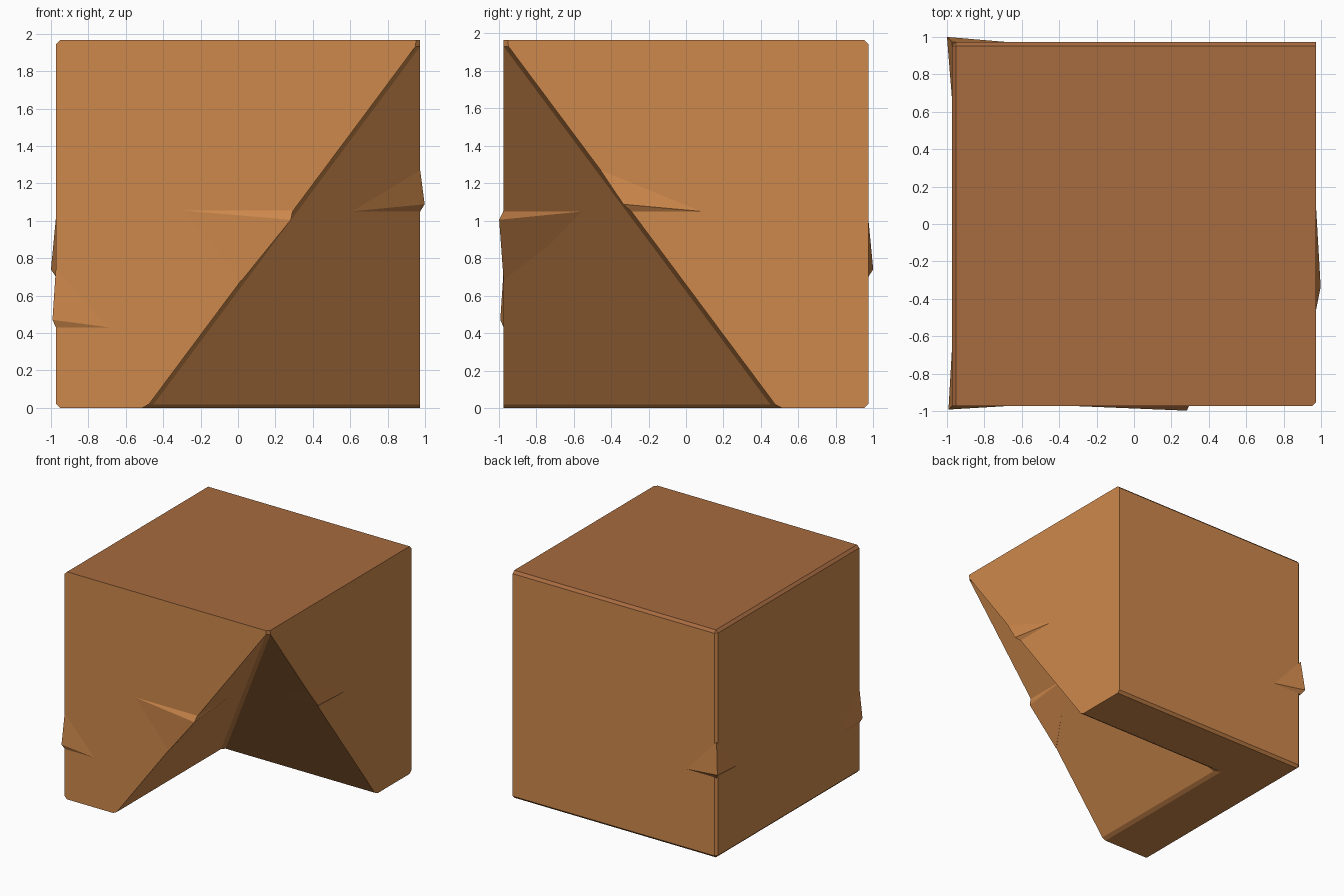
import bpy, bmesh
from mathutils import Vector

if "Cube" in bpy.data.objects:
    bpy.data.objects.remove(bpy.data.objects["Cube"])

H, TOP, IN = 0.974, 1.965, 0.49   # half width, height, inner corner of the undercut


def material(name, rgb):
    m = bpy.data.materials.new(name)
    m.diffuse_color = (*rgb, 1)
    m.use_nodes = True
    m.node_tree.nodes["Principled BSDF"].inputs["Base Color"].default_value = m.diffuse_color
    return m


wood = material("orange_brown", (0.62, 0.25, 0.072))
top_wood = material("dark_top_brown", (0.385, 0.145, 0.050))


def finish(name, bm):
    bmesh.ops.recalc_face_normals(bm, faces=bm.faces[:])
    me = bpy.data.meshes.new(name)
    bm.to_mesh(me)
    bm.free()
    ob = bpy.data.objects.new(name, me)
    bpy.context.collection.objects.link(ob)
    me.materials.append(wood)
    return ob


# Block: a cube with a pyramid-shaped undercut below its front right corner
bm = bmesh.new()
pts = {
    "tfl": (-H, -H, TOP), "tip": (H, -H, TOP), "tbr": (H, H, TOP), "tbl": (-H, H, TOP),
    "fl": (-H, -H, 0), "cut_f": (-IN, -H, 0), "inner": (-IN, IN, 0),
    "cut_r": (H, IN, 0), "br": (H, H, 0), "bl": (-H, H, 0),
}
v = {k: bm.verts.new(p) for k, p in pts.items()}
for names in ("tfl tip tbr tbl", "fl bl br cut_r inner cut_f", "tbl tbr br bl",
              "tfl tbl bl fl", "tfl fl cut_f tip", "tip cut_r br tbr",
              "tip cut_f inner", "tip inner cut_r"):
    bm.faces.new([v[n] for n in names.split()])
bmesh.ops.recalc_face_normals(bm, faces=bm.faces[:])

# Chamfer the outer back and left edges, the inner base edges and the valley
pairs = ("tbl tbr", "tbl tfl", "tbl bl", "bl br", "bl fl",
         "inner cut_f", "inner cut_r", "inner tip")
edges = [bm.edges.get([v[n] for n in p.split()]) for p in pairs]
bmesh.ops.bevel(bm, geom=edges, offset=0.022, offset_type='OFFSET', segments=1,
                profile=0.5, affect='EDGES', clamp_overlap=True)
block = finish("block", bm)
block.data.materials.append(top_wood)
for p in block.data.polygons:
    if p.normal.z > 0.5:
        p.material_index = 1


# Splinters: thin wedges raised along the upright edges
def splinter(name, points):
    bm = bmesh.new()
    for p in points:
        bm.verts.new(Vector(p))
    bmesh.ops.convex_hull(bm, input=bm.verts[:])
    finish(name, bm)


splinter("front_splinter", [(-0.3, -H, 1.055), (0.293, -H, 1.055), (0.02, -H, 0.68),
                            (0.293, -0.5, 1.055), (0.283, -0.998, 1.005)])
splinter("right_splinter", [(H, 0.08, 1.05), (H, -0.293, 1.05), (H, -0.457, 1.27),
                            (0.61, -0.293, 1.05), (0.998, -0.335, 1.088)])
for name, side, low, peak in (("front_left_splinter", -1, 0.43, 0.992),
                              ("back_left_splinter", 1, 0.70, 1.0)):
    splinter(name, [(-H, side * H, low), (-0.69, side * H, low), (-H, side * 0.68, low),
                    (-H, side * H, low + 0.31), (-peak, side * peak, low + 0.04)])
